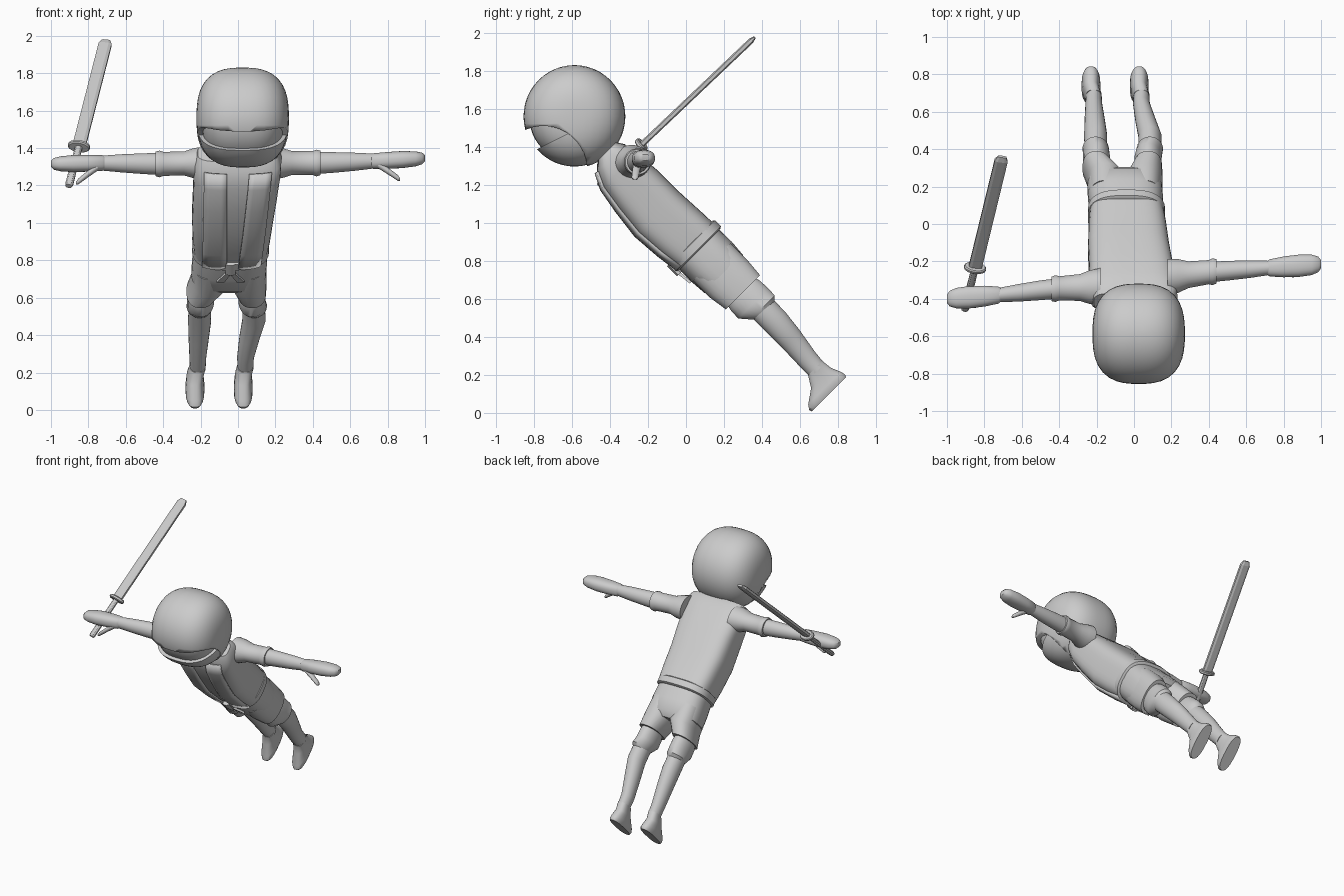
import bpy, bmesh, math
from mathutils import Vector

if "Cube" in bpy.data.objects:
    bpy.data.objects.remove(bpy.data.objects["Cube"])

grey = bpy.data.materials.new("plain grey")
grey.diffuse_color = (0.6, 0.6, 0.6, 1)
grey.use_nodes = True
grey.node_tree.nodes["Principled BSDF"].inputs["Base Color"].default_value = grey.diffuse_color

X, Y, Z = Vector((1, 0, 0)), Vector((0, 1, 0)), Vector((0, 0, 1))
S = math.sqrt(0.5)
UP, FRONT = Vector((0, -S, S)), Vector((0, -S, -S))   # leaning body frame


def body(x, t, d):
    """Point in the leaning body frame, origin at the belt."""
    return Vector((x, 0.05, 0.88)) + UP * t + FRONT * d


def finish(name, bm, angle=40):
    bmesh.ops.recalc_face_normals(bm, faces=bm.faces)
    me = bpy.data.meshes.new(name)
    bm.to_mesh(me)
    bm.free()
    ob = bpy.data.objects.new(name, me)
    bpy.context.collection.objects.link(ob)
    me.materials.append(grey)
    if angle:
        bpy.ops.object.select_all(action='DESELECT')
        ob.select_set(True)
        bpy.context.view_layer.objects.active = ob
        bpy.ops.object.shade_smooth_by_angle(angle=math.radians(angle))
    return ob


def loft(name, rings, a=X, b=FRONT, n=24, e=2.0, angle=40):
    """Skin superellipse rings: (centre, half size along a, half size along b)."""
    bm = bmesh.new()
    loops = []
    for c, ha, hb in rings:
        loop = []
        for i in range(n):
            th = 2 * math.pi * (i + 0.5) / n
            u, v = math.cos(th), math.sin(th)
            u = math.copysign(abs(u) ** (2 / e), u)
            v = math.copysign(abs(v) ** (2 / e), v)
            loop.append(bm.verts.new(c + a * (u * ha) + b * (v * hb)))
        loops.append(loop)
    for p, q in zip(loops, loops[1:]):
        for i in range(n):
            j = (i + 1) % n
            bm.faces.new((p[i], p[j], q[j], q[i]))
    bm.faces.new(loops[0])
    bm.faces.new(loops[-1])
    return finish(name, bm, angle)


def body_loft(name, rows, **kw):
    """Rows of (t, centre x, centre d, half x, half d)."""
    return loft(name, [(body(x, t, d), hx, hd) for t, x, d, hx, hd in rows], **kw)


def blob(name, k, cut=None):
    """Rounded head shape scaled by k, optionally sliced by a plane."""
    bm = bmesh.new()
    bmesh.ops.create_uvsphere(bm, u_segments=40, v_segments=24, radius=1)
    c = Vector((0.025, -0.587, 1.56))
    for v in bm.verts:
        p = v.co
        r = math.hypot(p.y, p.z)
        s = k / (abs(p.x) ** 2.7 + r ** 2.7) ** (1 / 2.7)
        v.co = c + Vector((p.x * 0.247, p.y * 0.268, p.z * 0.27)) * s
    if cut:
        res = bmesh.ops.bisect_plane(bm, geom=bm.verts[:] + bm.edges[:] + bm.faces[:],
                                     plane_co=cut[0], plane_no=cut[1], clear_outer=True)
        edges = [g for g in res['geom_cut'] if isinstance(g, bmesh.types.BMEdge)]
        bmesh.ops.contextual_create(bm, geom=edges)
    return finish(name, bm)


# Helmet with a rounded face opening, the face inside it and the jaw guard
helmet = blob("helmet", 1.0)
cutter = loft("helmet_cutter", [(Vector((x, -0.75, 1.28)), 0.23, 0.23) for x in (-0.5, 0.5)],
              a=Y, b=Z, n=40)
cutter.hide_render = True
cutter.hide_viewport = True
mod = helmet.modifiers.new("face opening", 'BOOLEAN')
mod.operation, mod.object, mod.solver = 'DIFFERENCE', cutter, 'EXACT'
blob("face", 0.89)
blob("jaw_guard", 0.975, (Vector((0, -0.77, 1.395)), Vector((0, -0.45, 0.89))))
body_loft("neck", [(0.56, 0.01, -0.02, 0.1, 0.08), (0.66, 0.015, -0.02, 0.085, 0.075),
                   (0.8, 0.02, -0.03, 0.085, 0.08)])

# Vest
TORSO = [(-0.02, -0.04, 0.0, 0.195, 0.152), (0.1, -0.035, 0.01, 0.208, 0.158),
         (0.26, -0.028, 0.02, 0.218, 0.16), (0.42, -0.015, 0.01, 0.226, 0.15),
         (0.56, -0.005, 0.005, 0.232, 0.13), (0.64, 0.0, -0.01, 0.232, 0.105),
         (0.68, 0.0, -0.02, 0.215, 0.07)]
body_loft("vest", TORSO, e=3.6, n=40)


def lapel(name, x0, x1, inner, outer):
    """Thin plate lying on the vest front, edges given at belt and collar."""
    bm = bmesh.new()
    grid = []
    for t, cx, cd, hx, hd in TORSO[:6]:
        f = (t + 0.02) / 0.66
        row = []
        for k in range(5):
            lo, hi = x0 + (x1 - x0) * k / 4, inner + (outer - inner) * k / 4
            x = lo + (hi - lo) * f
            d = cd + hd * (1 - min(1, abs((x - cx) / hx)) ** 3.6) ** (1 / 3.6)
            row.append(bm.verts.new(body(x, t, d + 0.008)))
        grid.append(row)
    for p, q in zip(grid, grid[1:]):
        for i in range(4):
            bm.faces.new((p[i], p[i + 1], q[i + 1], q[i]))
    ob = finish(name, bm)
    s = ob.modifiers.new("thickness", 'SOLIDIFY')
    s.thickness, s.offset = 0.012, 0


lapel("lapel_right", -0.19, -0.06, -0.18, -0.06)
lapel("lapel_left", 0.0, 0.12, 0.06, 0.18)

# Belt, knot and tails
body_loft("belt", [(-0.03, -0.04, 0, 0.195, 0.155), (-0.022, -0.04, 0, 0.207, 0.168),
                   (0.022, -0.04, 0, 0.207, 0.168), (0.03, -0.04, 0, 0.195, 0.155)],
          e=2.7, n=36)
body_loft("belt_knot", [(-0.045, -0.04, 0.165, 0.03, 0.02), (0.03, -0.04, 0.165, 0.03, 0.02)],
          n=8)
for name, s in (("belt_tail_right", -1), ("belt_tail_left", 1)):
    body_loft(name, [(-0.03, -0.04, 0.165, 0.014, 0.01),
                     (-0.12, -0.04 + s * 0.055, 0.155, 0.025, 0.008)], n=4, e=4)

# Shorts seat
body_loft("shorts_seat", [(0.0, -0.04, 0, 0.19, 0.148), (-0.12, -0.045, 0, 0.2, 0.15),
                          (-0.21, -0.05, 0, 0.2, 0.143), (-0.25, -0.05, 0, 0.16, 0.11)],
          e=2.8, n=32)

# Legs: hip, cuff, calf, ankle and foot centres for each side
for side, hip, cuff, calf, ankle, foot in (("right", -0.15, -0.2, -0.205, -0.215, -0.23),
                                           ("left", 0.055, 0.075, 0.085, 0.04, 0.028)):
    body_loft("shorts_leg_" + side, [(-0.12, hip, 0, 0.09, 0.14), (-0.25, hip, 0, 0.098, 0.14),
                                     (-0.35, cuff, -0.003, 0.076, 0.128)], e=2.4)
    body_loft("knee_wrap_" + side, [(-0.33, cuff, 0, 0.06, 0.1), (-0.37, cuff, 0, 0.072, 0.11),
                                    (-0.43, cuff, 0, 0.072, 0.113),
                                    (-0.48, calf, -0.02, 0.07, 0.09),
                                    (-0.51, calf, -0.02, 0.05, 0.06)])
    body_loft("calf_" + side, [(-0.46, calf, -0.015, 0.06, 0.075),
                               (-0.58, calf, -0.015, 0.062, 0.073),
                               (-0.7, (calf + ankle) / 2, -0.008, 0.055, 0.066),
                               (-0.84, ankle, 0.006, 0.045, 0.056),
                               (-0.92, ankle, 0.01, 0.042, 0.052)])
    body_loft("foot_" + side, [(-0.9, ankle, 0.01, 0.042, 0.053),
                               (-0.96, foot, 0.025, 0.044, 0.075),
                               (-1.01, foot, 0.05, 0.05, 0.122),
                               (-1.035, foot, 0.056, 0.05, 0.134),
                               (-1.05, foot, 0.056, 0.044, 0.128)], e=2.6)


# Arms: rows of (distance from centre, half y, half z) along a bent line
def arm(side, s, line):
    def at(x):
        for (xa, ya, za), (xb, yb, zb) in zip(line, line[1:]):
            if x <= xb:
                break
        f = (x - xa) / (xb - xa)
        return Vector((s * x, ya + (yb - ya) * f, za + (zb - za) * f))

    def part(name, rows, **kw):
        loft(name + "_" + side, [(at(x), hy, hz) for x, hy, hz in rows], a=Y, b=Z, **kw)

    part("sleeve", [(0.18, 0.1, 0.09), (0.24, 0.09, 0.08), (0.29, 0.072, 0.064),
                    (0.4, 0.065, 0.065), (0.42, 0.072, 0.072), (0.44, 0.066, 0.066)])
    part("forearm", [(0.4, 0.055, 0.06), (0.5, 0.053, 0.056), (0.62, 0.047, 0.049),
                     (0.74, 0.037, 0.039)])
    part("hand", [(0.71, 0.035, 0.035), (0.725, 0.046, 0.042), (0.8, 0.056, 0.045),
                  (0.88, 0.06, 0.046), (0.95, 0.055, 0.04), (0.985, 0.042, 0.031),
                  (1.0, 0.022, 0.016)], e=2.4)
    root, tip = at(0.74) + Vector((0, -0.02, -0.01)), at(0.865) + Vector((0, -0.045, -0.105))
    loft("thumb_" + side, [(root, 0.024, 0.024), (root.lerp(tip, 0.5), 0.02, 0.019),
                           (root.lerp(tip, 0.92), 0.018, 0.016), (tip, 0.01, 0.008)],
         a=Y, b=Z, n=12)


arm("right", -1, [(0.18, -0.335, 1.32), (0.42, -0.345, 1.315), (0.72, -0.38, 1.32),
                  (1.0, -0.4, 1.315)])
arm("left", 1, [(0.18, -0.285, 1.32), (0.42, -0.255, 1.32), (0.72, -0.235, 1.33),
                (1.0, -0.215, 1.345)])

# Sword, held in the right hand
guard, tip = Vector((-0.85, -0.235, 1.41)), Vector((-0.705, 0.36, 1.975))
D = (tip - guard).normalized()
W = (X - D * D.x).normalized()
N = D.cross(W)


def sword_loft(name, rows, n, angle=30, e=2):
    loft(name, [(guard + D * h, hw, hn) for h, hw, hn in rows], a=W, b=N, n=n,
         angle=angle, e=e)


length = (tip - guard).length
sword_loft("sword_blade", [(0, 0.037, 0.016), (length - 0.03, 0.037, 0.016),
                           (length, 0.024, 0.008)], 8, 0, 3)
sword_loft("sword_guard", [(-0.012, 0.054, 0.034), (-0.006, 0.06, 0.04),
                           (0.006, 0.06, 0.04), (0.012, 0.054, 0.034)], 20)
sword_loft("sword_grip", [(-0.315, 0.018, 0.014), (-0.3, 0.022, 0.018),
                          (0, 0.02, 0.016)], 10)
